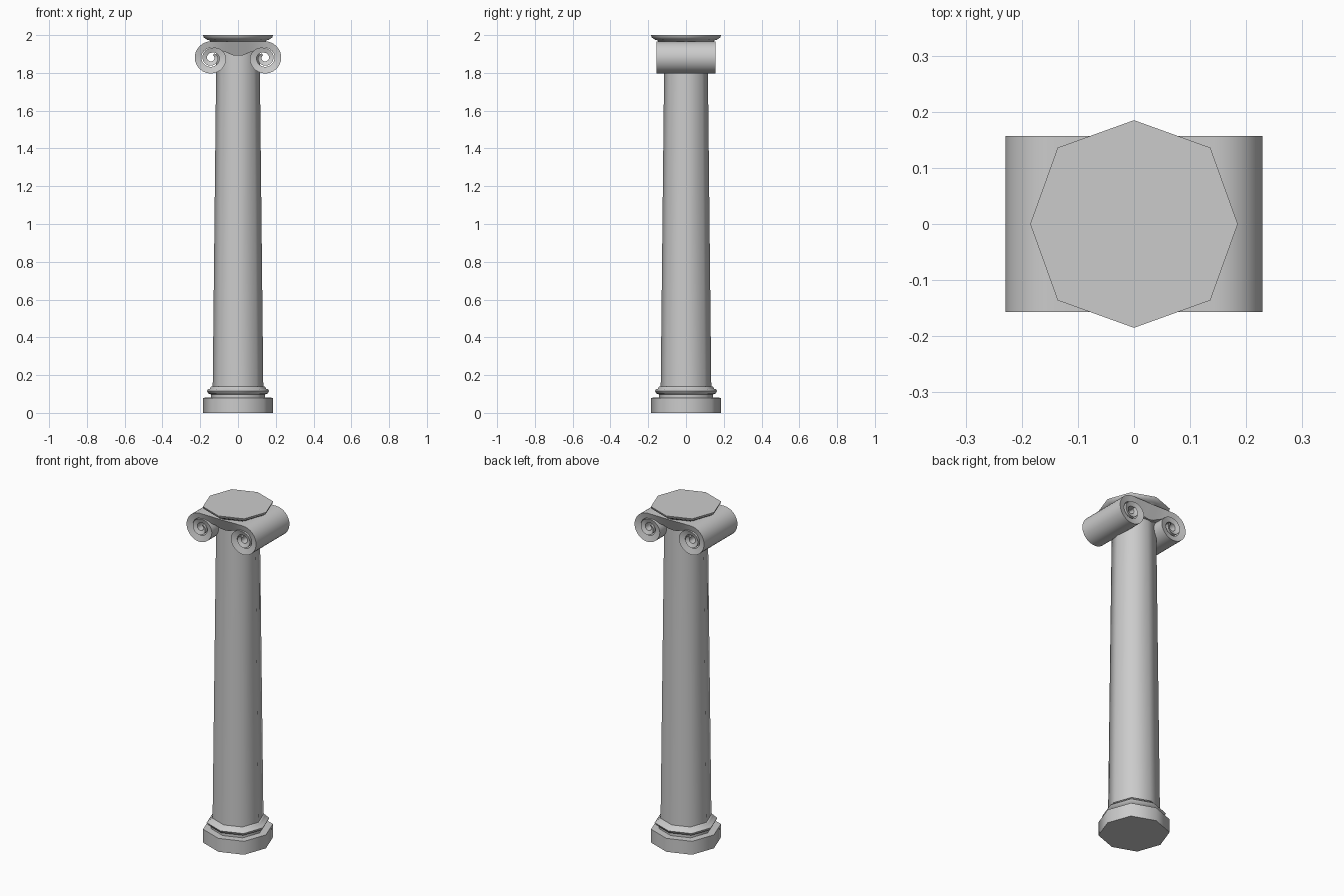
import bpy, bmesh, math

if "Cube" in bpy.data.objects:
    bpy.data.objects.remove(bpy.data.objects["Cube"])


def finish(bm, name, angle):
    bmesh.ops.recalc_face_normals(bm, faces=bm.faces)
    me = bpy.data.meshes.new(name)
    bm.to_mesh(me)
    bm.free()
    ob = bpy.data.objects.new(name, me)
    bpy.context.collection.objects.link(ob)
    bpy.ops.object.select_all(action='DESELECT')
    ob.select_set(True)
    bpy.context.view_layer.objects.active = ob
    bpy.ops.object.shade_smooth_by_angle(angle=math.radians(angle))
    return ob


def octagon_lathe(name, profile):
    """Eight-sided turned part, corners on the axes, diagonals slightly wider."""
    bm = bmesh.new()
    rings = []
    for r, z in profile:
        ring = []
        for i in range(8):
            a = i * math.pi / 4
            k = r * (1.04 if i % 2 else 1.0)
            ring.append(bm.verts.new((k * math.cos(a), k * math.sin(a), z)))
        rings.append(ring)
    for lo, hi in zip(rings, rings[1:]):
        for i in range(8):
            j = (i + 1) % 8
            bm.faces.new((lo[i], lo[j], hi[j], hi[i]))
    bm.faces.new(rings[0])
    bm.faces.new(rings[-1])
    return finish(bm, name, 60)


def lerp(table, t):
    i = min(int(t), len(table) - 2)
    return table[i] + (table[i + 1] - table[i]) * (t - i)


# Base, shaft and top slab
octagon_lathe("plinth", [(.184, 0), (.184, .08), (.14, .081)])
octagon_lathe("base_ring", [(.143, .075), (.143, .098), (.158, .103), (.165, .117),
                            (.158, .125), (.148, .128), (.145, .138), (.13, .142)])
octagon_lathe("shaft", [(.134, .13), (.116, 1.8), (.114, 1.955)])
octagon_lathe("abacus", [(.14, 1.955), (.15, 1.972), (.165, 1.976), (.182, 1.988), (.185, 2.0)])

# Scroll band: pairs of outer and inner points, with half depth of each edge
band = [((0, 1.966), (0, 1.890), .122), ((.03, 1.966), (.03, 1.894), .124),
        ((.06, 1.967), (.06, 1.908), .130), ((.09, 1.967), (.09, 1.918), .138),
        ((.12, 1.967), (.12, 1.926), .144)]
r_out = [.087, .087, .083, .080, .051, .046, .042, .036, .024]
r_in = [.053, .052, .048, .044, .026, .022, .019, .017, .016]
cx, cz = .142, 1.880
steps = 60
for s in range(steps + 1):
    t = 7.6 * s / steps
    a = math.pi / 2 - t * math.pi / 2
    ro, ri = lerp(r_out, t), lerp(r_in, t)
    band.append(((cx + ro * math.cos(a), cz + ro * math.sin(a)),
                 (cx + ri * math.cos(a), cz + ri * math.sin(a)), .148))

bm = bmesh.new()
rows = []
for (xo, zo), (xi, zi), d in band:
    rows.append([bm.verts.new(p) for p in ((xo, -.157, zo), (xi, -d, zi),
                                           (xi, d, zi), (xo, .157, zo))])
for a, b in zip(rows, rows[1:]):
    for i in range(4):
        j = (i + 1) % 4
        bm.faces.new((a[i], b[i], b[j], a[j]))
bm.faces.new(rows[-1])
capital = finish(bm, "scroll_capital", 40)
mirror = capital.modifiers.new("mirror", 'MIRROR')
mirror.use_clip = True
